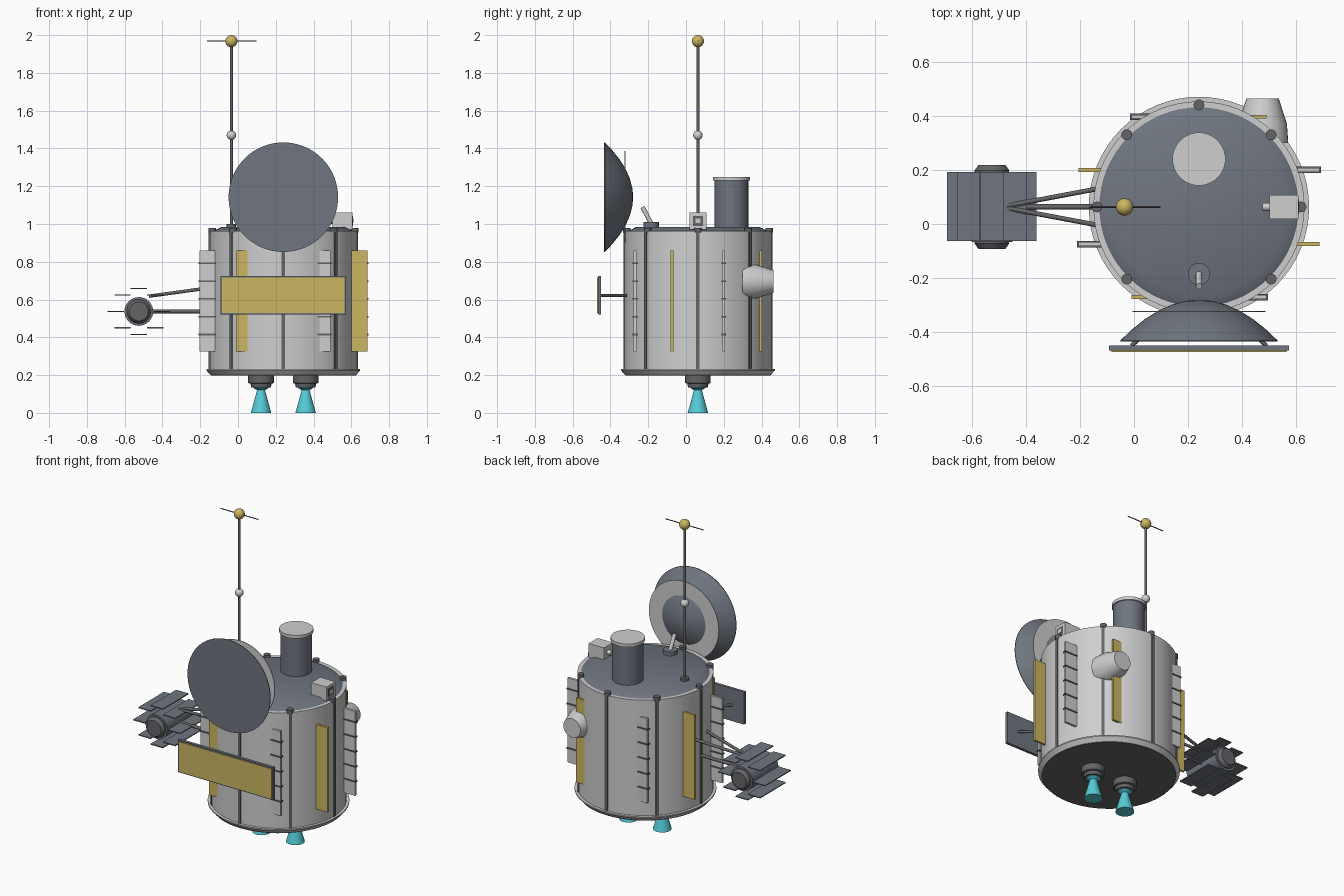
import bpy, bmesh, math
from mathutils import Vector, Matrix

cube = bpy.data.objects.get("Cube")
if cube:
    bpy.data.objects.remove(cube, do_unlink=True)


def material(name, r, g, b):
    m = bpy.data.materials.new(name)
    m.use_nodes = True
    m.diffuse_color = (r, g, b, 1)
    m.node_tree.nodes["Principled BSDF"].inputs["Base Color"].default_value = (r, g, b, 1)
    return m


LIGHT = material("light_grey", 0.62, 0.62, 0.63)
SLATE = material("slate_grey", 0.16, 0.18, 0.215)
STEEL = material("dark_steel", 0.13, 0.13, 0.14)
GOLD = material("gold", 0.60, 0.47, 0.12)
CYAN = material("cyan", 0.09, 0.60, 0.68)

CX, CY = 0.24, 0.063      # axis of the main hull


def finish(bm, name, mat, smooth=True):
    bmesh.ops.recalc_face_normals(bm, faces=bm.faces)
    me = bpy.data.meshes.new(name)
    bm.to_mesh(me)
    bm.free()
    me.materials.append(mat)
    ob = bpy.data.objects.new(name, me)
    bpy.context.collection.objects.link(ob)
    if smooth:
        bpy.ops.object.select_all(action='DESELECT')
        ob.select_set(True)
        bpy.context.view_layer.objects.active = ob
        bpy.ops.object.shade_smooth_by_angle(angle=math.radians(32))
    return ob


def box(name, mat, lo, hi):
    lo, hi = Vector(lo), Vector(hi)
    bm = bmesh.new()
    bmesh.ops.create_cube(bm, size=1, matrix=Matrix.Translation((lo + hi) / 2)
                          @ Matrix.Diagonal((*(hi - lo), 1)))
    return finish(bm, name, mat, False)


def lathe(name, mat, origin, profile, axis=(0, 0, 1), n=48):
    """Spin (radius, height) points about an axis and cap both ends."""
    bm = bmesh.new()
    rot = Vector((0, 0, 1)).rotation_difference(Vector(axis)).to_matrix()
    rings = []
    for r, h in profile:
        rings.append([bm.verts.new(Vector(origin) + rot @ Vector(
            (r * math.cos(2 * math.pi * i / n), r * math.sin(2 * math.pi * i / n), h)))
            for i in range(n)])
    for a, b in zip(rings, rings[1:]):
        for i in range(n):
            j = (i + 1) % n
            bm.faces.new((a[i], a[j], b[j], b[i]))
    bm.faces.new(rings[0])
    bm.faces.new(rings[-1])
    return finish(bm, name, mat)


def rod(name, mat, a, b, r, n=12):
    d = Vector(b) - Vector(a)
    return lathe(name, mat, a, [(r, 0), (r, d.length)], d.normalized(), n)


def ball(name, mat, centre, r):
    bm = bmesh.new()
    bmesh.ops.create_uvsphere(bm, u_segments=24, v_segments=14, radius=r,
                              matrix=Matrix.Translation(centre))
    return finish(bm, name, mat)


# Hull, flared base ring, floor and roof
lathe("hull", LIGHT, (CX, CY, 0), [(0.39, 0.22), (0.39, 0.963)], n=64)
lathe("base_ring", LIGHT, (CX, CY, 0), [(0.385, 0.2), (0.407, 0.225), (0.407, 0.232)], n=64)
lathe("floor", STEEL, (CX, CY, 0), [(0.384, 0.198), (0.384, 0.21)], n=64)
lathe("roof", SLATE, (CX, CY, 0), [(0.368, 0.95), (0.368, 0.963), (0.325, 0.985)], n=64)

# Seam strips with a knob on top, every 45 degrees
for k in range(8):
    turn = Matrix.Translation((CX, CY, 0)) @ Matrix.Rotation(k * math.pi / 4, 4, 'Z')
    strip = box("seam_strip", STEEL, (0.37, -0.009, 0.232), (0.395, 0.009, 0.963))
    strip.data.transform(turn)
    knob = lathe("seam_knob", STEEL, (0.377, 0, 0), [(0.02, 0.955), (0.02, 0.98)], n=16)
    knob.data.transform(turn)

# Upright fins, alternating between gold panels and ladders
for sx in (1, -1):
    for sy in (1, -1):
        for inner, outer, off, ladder in ((0.33, 0.445, 0.137, sx * sy > 0),
                                          (0.16, 0.25, 0.333, sx * sy < 0)):
            x0, x1 = sorted((CX + sx * inner, CX + sx * outer))
            y = CY + sy * off
            box("ladder_plate" if ladder else "gold_fin", LIGHT if ladder else GOLD,
                (x0, y - 0.007, 0.325), (x1, y + 0.007, 0.86))
            if ladder:
                for i in range(5):
                    z = 0.415 + i * 0.094
                    box("ladder_rung", STEEL, (x0 - 0.005, y - 0.012, z - 0.004),
                        (x1 + 0.005, y + 0.012, z + 0.004))

# Front gold panel on two slanted struts
box("panel_frame", SLATE, (-0.092, -0.467, 0.52), (0.572, -0.449, 0.725))
box("panel_face", GOLD, (-0.084, -0.472, 0.528), (0.564, -0.465, 0.717))
for s in (1, -1):
    rod("panel_strut", STEEL, (CX + s * 0.25, -0.45, 0.622), (CX + s * 0.09, -0.31, 0.622), 0.008)

# Dish with a thin rear disc
bowl = [(0.29, 0), (0.29, 0.004)]
bowl += [(r, 0.154 - 0.15 * (r / 0.29) ** 2) for r in (0.25, 0.2, 0.15, 0.1, 0.05, 0.01)]
lathe("dish", SLATE, (CX, -0.434, 1.142), bowl, (0, 1, 0), 64)
lathe("dish_rear_disc", LIGHT, (CX, -0.326, 1.142), [(0.245, 0), (0.245, 0.005)], (0, 1, 0), 64)

# Roof equipment: drum, lever, camera box
lathe("drum", SLATE, (CX, 0.24, 0), [(0.09, 0.97), (0.09, 1.235)])
lathe("drum_cap", LIGHT, (CX, 0.24, 0), [(0.098, 1.23), (0.098, 1.25)])
lathe("lever_base", SLATE, (CX, -0.185, 0), [(0.041, 0.98), (0.041, 1.01)], n=24)
rod("lever", LIGHT, (CX, -0.183, 1.0), (CX, -0.23, 1.09), 0.012)
box("camera_box", LIGHT, (0.5, 0.018, 0.972), (0.607, 0.108, 1.06))
box("camera_window", STEEL, (0.602, 0.036, 0.99), (0.609, 0.09, 1.042))
box("camera_inset", LIGHT, (0.604, 0.05, 1.004), (0.611, 0.076, 1.028))
rod("camera_lens", LIGHT, (0.475, 0.063, 1.016), (0.51, 0.063, 1.016), 0.015, 16)

# Mast
MX = -0.035
lathe("mast_base", STEEL, (MX, CY, 0), [(0.025, 0.98), (0.025, 1.0)], n=20)
rod("mast", STEEL, (MX, CY, 0.98), (MX, CY, 1.97), 0.008)
ball("mast_bead", LIGHT, (MX, CY, 1.47), 0.025)
ball("mast_tip", GOLD, (MX, CY, 1.968), 0.032)
rod("mast_crossbar", STEEL, (-0.165, CY, 1.968), (0.098, CY, 1.968), 0.003, 8)

# Rear pod
lathe("rear_pod", LIGHT, (0.475, 0.3, 0.695), [(0.095, 0), (0.09, 0.07), (0.06, 0.163)], (0, 1, 0), 32)

# Two thrusters
for s in (-1, 1):
    at = (CX + s * 0.118, CY, 0)
    lathe("thruster_collar", STEEL, at, [(0.052, 0.135), (0.056, 0.155), (0.068, 0.158), (0.068, 0.2)], n=32)
    lathe("thruster_nozzle", CYAN, at, [(0.054, 0), (0.021, 0.12), (0.04, 0.132), (0.04, 0.14)], n=32)

# Side instrument: spool with a ring of flat plates
SX, SZ = -0.525, 0.537
lathe("spool", SLATE, (SX, -0.066, SZ), [(0.076, 0), (0.076, 0.258)], (0, 1, 0), 32)
lathe("spool_axle", STEEL, (SX, -0.092, SZ), [(0.05, 0), (0.064, 0.02), (0.064, 0.29), (0.05, 0.31)],
      (0, 1, 0), 32)
for k in range(8):
    px = SX + 0.122 * math.cos(k * math.pi / 4)
    pz = SZ + 0.122 * math.sin(k * math.pi / 4)
    box("spool_plate", SLATE, (px - 0.043, -0.063, pz - 0.003), (px + 0.043, 0.193, pz + 0.003))

# Boom struts holding the instrument
rod("boom_lower", STEEL, (-0.47, CY, SZ), (-0.13, CY, SZ), 0.01)
for s in (-1, 1):
    rod("boom_upper", STEEL, (-0.47, CY + s * 0.004, 0.618), (-0.13, CY + s * 0.068, 0.665), 0.009)
